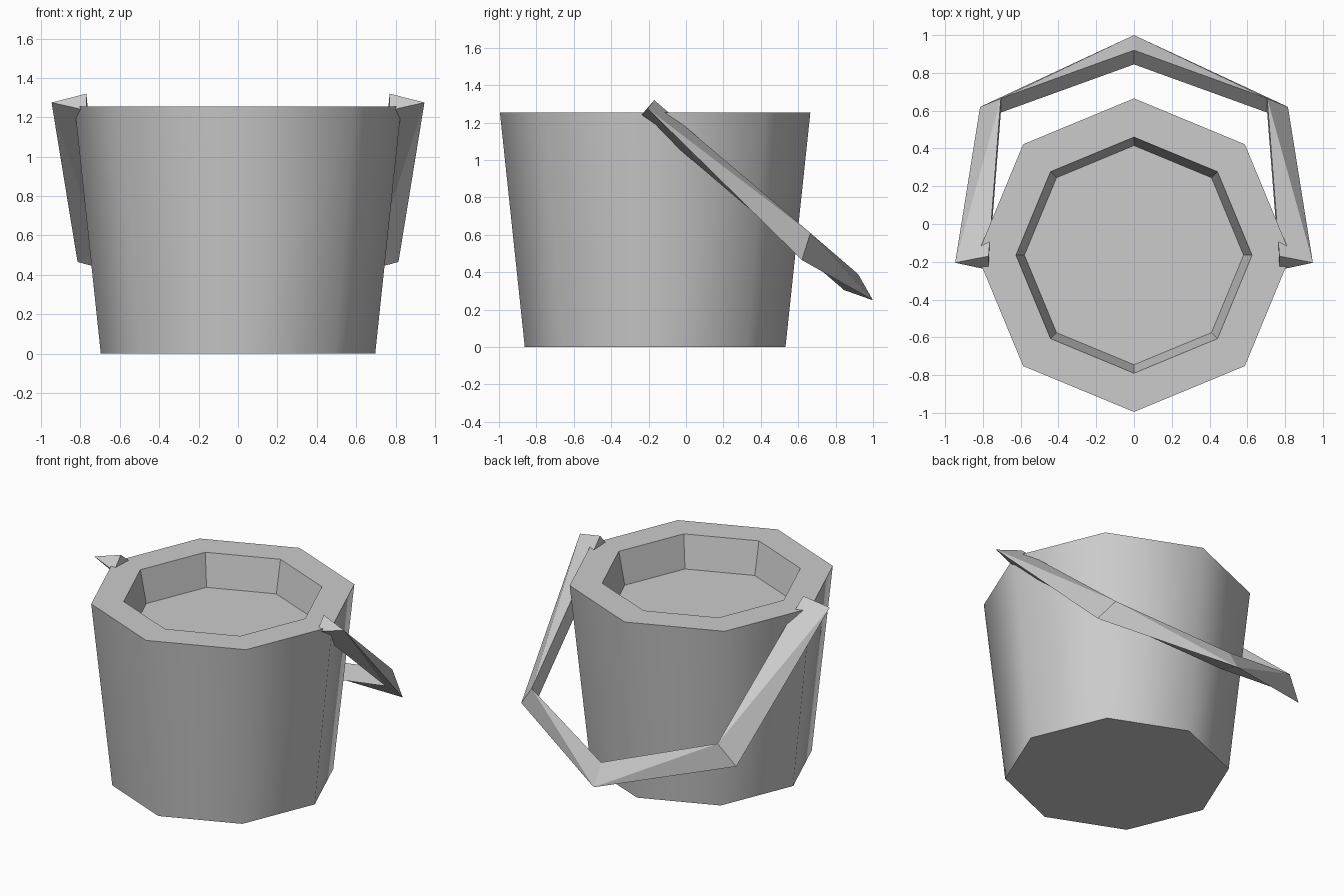
import bpy, bmesh, math

cube = bpy.data.objects.get("Cube")
if cube:
    bpy.data.objects.remove(cube, do_unlink=True)

grey = bpy.data.materials.new("plain grey")
grey.use_nodes = True
colour = (0.6, 0.6, 0.6, 1)
grey.diffuse_color = colour
grey.node_tree.nodes["Principled BSDF"].inputs["Base Color"].default_value = colour

SIDES = 8
CENTRE_Y = -0.165


def add_object(name, bm):
    bmesh.ops.recalc_face_normals(bm, faces=bm.faces)
    mesh = bpy.data.meshes.new(name)
    bm.to_mesh(mesh)
    bm.free()
    mesh.materials.append(grey)
    obj = bpy.data.objects.new(name, mesh)
    bpy.context.collection.objects.link(obj)
    return obj


def bridge(bm, a, b):
    n = len(a)
    return [bm.faces.new((a[i], a[(i + 1) % n], b[(i + 1) % n], b[i])) for i in range(n)]


# Bucket: octagonal rings from the base, over the rim, down to the inner floor
bm = bmesh.new()
rings = []
for radius, z in ((0.697, 0), (0.83, 1.255), (0.625, 1.255), (0.58, 1.035)):
    angles = [math.tau * i / SIDES for i in range(SIDES)]
    rings.append([bm.verts.new((radius * math.cos(a), CENTRE_Y + radius * math.sin(a), z))
                  for a in angles])
walls = [bridge(bm, a, b) for a, b in zip(rings, rings[1:])]
bm.faces.new(rings[0])
bm.faces.new(rings[-1])
# The outer wall is smooth; its rim and base edges stay sharp
for face in walls[0]:
    face.smooth = True
for ring in rings[:2]:
    for i in range(SIDES):
        bm.edges.get((ring[i], ring[(i + 1) % SIDES])).smooth = False
add_object("bucket", bm)

# Handle: triangular section (outer ridge, upper inner, lower inner) at each bend
half = [
    ((0.947, -0.205, 1.275), (0.77, -0.17, 1.32), (0.77, -0.243, 1.235)),
    ((0.815, 0.62, 0.465), (0.705, 0.665, 0.61), (0.705, 0.59, 0.525)),
    ((0, 1.0, 0.25), (0, 0.92, 0.39), (0, 0.845, 0.305)),
]
bm = bmesh.new()
tip = [bm.verts.new(p) for p in half[2]]
for side in (1, -1):
    end, bend = [[bm.verts.new((side * x, y, z)) for x, y, z in s] for s in half[:2]]
    bm.faces.new(end)
    for other in (end, tip):
        # Outer faces fold along a diagonal from the bend's inner corners
        for k in (1, 2):
            bm.faces.new((bend[k], other[0], bend[0]))
            bm.faces.new((bend[k], other[k], other[0]))
        bm.faces.new((bend[1], bend[2], other[2], other[1]))
add_object("handle", bm)
